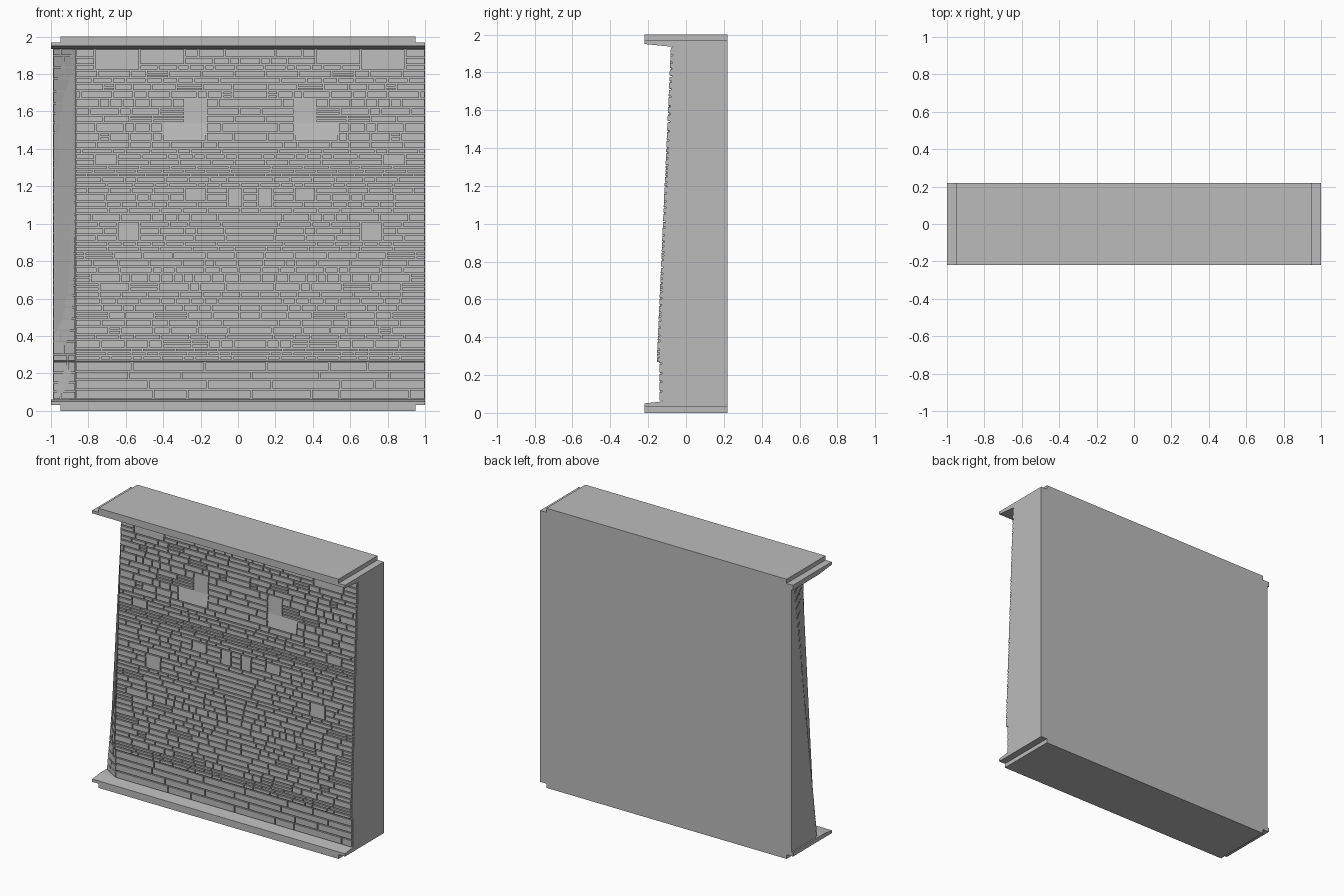
import bpy, bmesh, random
from mathutils import Vector

random.seed(7)
cube = bpy.data.objects.get("Cube")
if cube:
    bpy.data.objects.remove(cube)

stone = bpy.data.materials.new("grey stone")
stone.use_nodes = True
GREY = (0.5, 0.5, 0.5, 1)
stone.diffuse_color = GREY
stone.node_tree.nodes["Principled BSDF"].inputs["Base Color"].default_value = GREY

PLINTH, LOW, HIGH = 0.265, 0.06, 1.935
CORNER, LEFT, RIGHT, BACK = -0.87, -0.99, 1.0, 0.22
MID = (CORNER + RIGHT) / 2
HALF = (RIGHT - CORNER) / 2
JOINT, DEPTH = 0.008, 0.012


def finish(name, bm):
    bmesh.ops.recalc_face_normals(bm, faces=bm.faces)
    mesh = bpy.data.meshes.new(name)
    bm.to_mesh(mesh)
    bm.free()
    mesh.materials.append(stone)
    bpy.context.collection.objects.link(bpy.data.objects.new(name, mesh))


def loft(bm, rings):
    """Closed skin through rings of equal point count."""
    loops = [[bm.verts.new(p) for p in ring] for ring in rings]
    n = len(loops[0])
    for a, b in zip(loops, loops[1:]):
        for i in range(n):
            j = (i + 1) % n
            bm.faces.new((a[i], a[j], b[j], b[i]))
    bm.faces.new(loops[0])
    bm.faces.new(loops[-1][::-1])


def prism(name, profile, half):
    bm = bmesh.new()
    loft(bm, [[(x, y, z) for y, z in profile] for x in (-half, half)])
    finish(name, bm)


# Battered front surface and slanted return at the corner
def front_y(z):
    if z < PLINTH:
        return -0.14
    return -0.155 + 0.075 * (z - PLINTH) / (HIGH - PLINTH)


def front(x, z):
    return Vector((x, front_y(z), z))


def corner(t, z):
    edge = Vector((LEFT, -0.07 + 0.26 * (z - LOW) / (HIGH - LOW), z))
    return edge.lerp(front(CORNER, z), t)


def brick(bm, surf, u0, u1, z0, z1, gap_u, sink_low=0, sink_high=0):
    """Block standing out of the mortar of a surface."""
    u0, u1 = u0 + gap_u / 2, u1 - gap_u / 2
    z0, z1 = z0 + JOINT / 2, z1 - JOINT / 2
    if u1 - u0 < 0.01:
        return
    base = [surf(u, z) for u, z in ((u0, z0), (u1, z0), (u1, z1), (u0, z1))]
    sinks = (sink_low, sink_low, sink_high, sink_high)
    outer = [p + Vector((0, s, 0)) for p, s in zip(base, sinks)]
    inner = [p + Vector((0, DEPTH * 2, 0)) for p in base]
    loft(bm, [outer, inner])


# Wall core, which shows as mortar between the stones
bm = bmesh.new()
rings = []
for z in (0.05, PLINTH - 0.001, PLINTH, 1.95):
    y = front_y(z) + DEPTH
    edge = corner(0, z)
    rings.append([(RIGHT, BACK, z), (LEFT, BACK, z), (LEFT, edge.y + DEPTH, z),
                  (CORNER, y, z), (RIGHT, y, z)])
loft(bm, rings)
finish("wall_core", bm)

# Ledges and their narrower caps
prism("top_ledge", [(-0.22, 1.95), (-0.07, HIGH), (BACK, HIGH), (BACK, 1.97), (-0.22, 1.97)], 1)
prism("bottom_ledge", [(-0.22, 0.05), (-0.13, LOW), (BACK, LOW), (BACK, 0.03), (-0.22, 0.03)], 1)
for name, z in (("top_cap", 1.97), ("bottom_cap", 0)):
    prism(name, [(-0.22, z), (BACK, z), (BACK, z + 0.03), (-0.22, z + 0.03)], 0.95)

# Large stones: distance from the middle, heights, sink at bottom and top
LARGE = [
    (0.235, 0.47, 1.44, 1.54, 0, DEPTH),
    (0.235, 0.35, 1.54, 1.67, DEPTH / 2, DEPTH / 2),
    (0.59, 0.83, 1.82, HIGH, 0, 0),
    (0.35, 0.59, 1.85, HIGH, 0, 0),
    (0.235, 0.35, 1.12, 1.195, 0, 0),
    (0.04, 0.12, 1.085, 1.195, 0, 0),
    (0.59, 0.71, 0.905, 1.01, 0, 0),
    (0.71, 0.83, 1.31, 1.375, 0, 0),
]
bm = bmesh.new()


def both_sides(a, b, z0, z1, low=0, high=0):
    brick(bm, front, MID - b, MID - a, z0, z1, JOINT, low, high)
    brick(bm, front, MID + a, MID + b, z0, z1, JOINT, low, high)


for large in LARGE:
    both_sides(*large)
finish("large_stones", bm)

# Courses of small stones around the large ones
COURSES = [0.27, 0.295, 0.315, 0.335, 0.38, 0.41, 0.45, 0.49, 0.53, 0.57, 0.605,
           0.64, 0.685, 0.735, 0.77, 0.81, 0.85, 0.88, 0.905, 0.94, 0.98, 1.01,
           1.055, 1.085, 1.12, 1.16, 1.195, 1.22, 1.25, 1.27, 1.29, 1.31, 1.345,
           1.375, 1.4, 1.44, 1.49, 1.54, 1.58, 1.62, 1.67, 1.71, 1.75, 1.78,
           1.82, 1.85, 1.89, HIGH]


def free_spans(z):
    start = 0
    for a, b, z0, z1, *_ in sorted(LARGE):
        if z0 < z < z1:
            if a > start:
                yield start, a
            start = b
    yield start, HALF


def cuts(a, b, short, long):
    """Random lengths filling a span without slivers."""
    points = [a]
    while b - points[-1] > long:
        points.append(points[-1] + random.uniform(short, long))
    if len(points) > 1 and b - points[-1] < short / 2:
        points.pop()
    points.append(b)
    return list(zip(points, points[1:]))


bm = bmesh.new()
for z0, z1 in zip(COURSES, COURSES[1:]):
    for start, end in free_spans((z0 + z1) / 2):
        for a, b in cuts(start, end, 0.05, 0.18):
            if a == 0:
                brick(bm, front, MID - b, MID + b, z0, z1, JOINT)
            elif z1 - z0 > 0.037 and random.random() < 0.12:
                half = (z0 + z1) / 2
                both_sides(a, b, z0, half)
                both_sides(a, b, half, z1)
            else:
                both_sides(a, b, z0, z1)
finish("wall_stones", bm)

# Longer stones of the plinth
bm = bmesh.new()
PLINTH_ROWS = [0.062, 0.115, 0.165, 0.21, PLINTH - 0.003]
for z0, z1 in zip(PLINTH_ROWS, PLINTH_ROWS[1:]):
    for a, b in cuts(CORNER, RIGHT, 0.14, 0.42):
        brick(bm, front, a, b, z0, z1, JOINT)
finish("plinth_stones", bm)

# Stones of the slanted corner
bm = bmesh.new()
rows = [z for pair in (cuts(0.062, PLINTH, 0.04, 0.08), cuts(PLINTH, HIGH, 0.03, 0.08)) for z in pair]
for z0, z1 in rows:
    split = random.choice((0.35, 0.5, 0.65, 1))
    brick(bm, corner, 0, split, z0, z1, 0.04)
    brick(bm, corner, split, 1, z0, z1, 0.04)
finish("corner_stones", bm)
